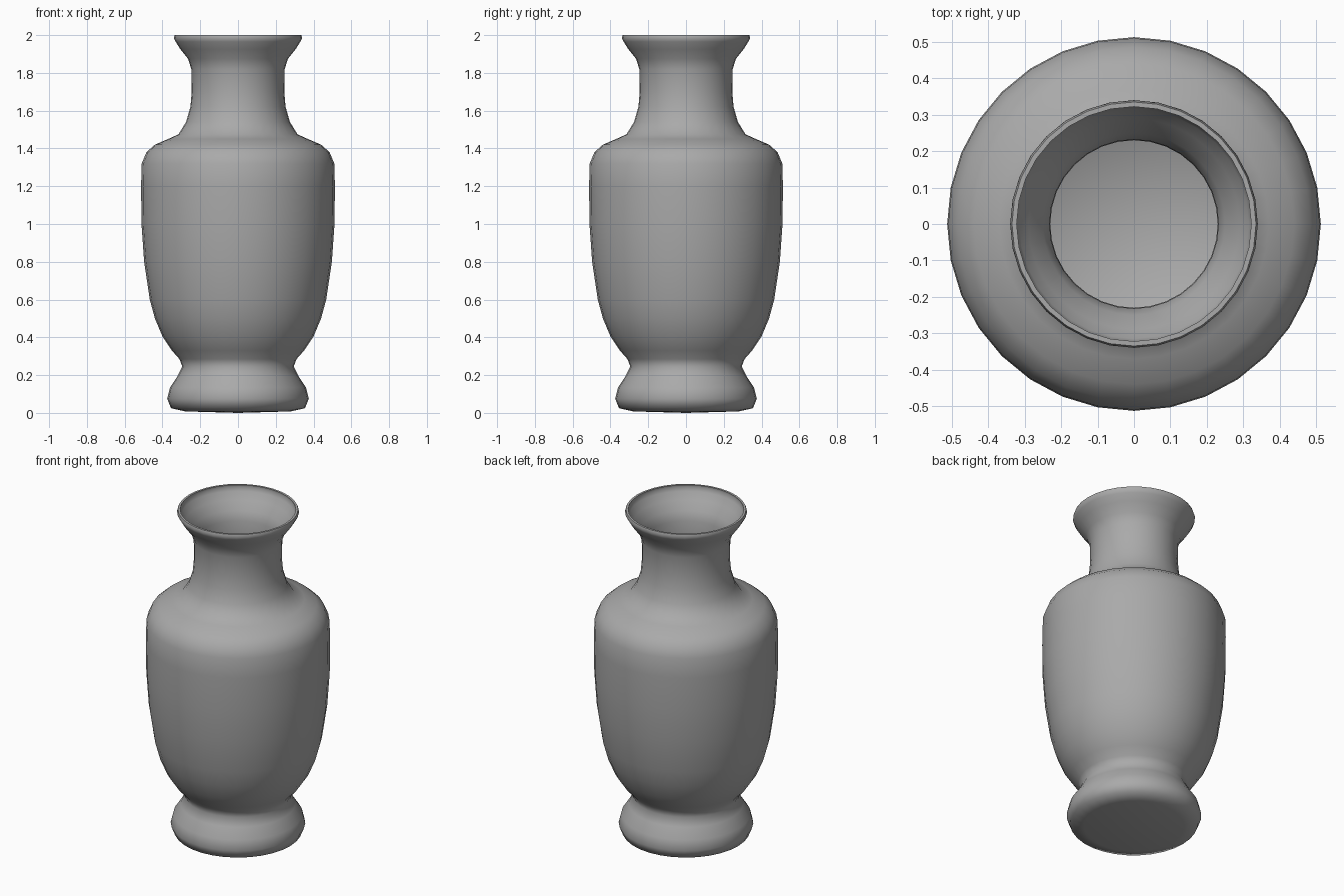
import bpy
import bmesh
from math import radians
from mathutils import Matrix, Vector

SEGMENTS = 32
WALL = 0.015

cube = bpy.data.objects.get("Cube")
if cube:
    bpy.data.objects.remove(cube, do_unlink=True)

# Plain grey clay
clay = bpy.data.materials.new("grey clay")
clay.use_nodes = True
colour = (0.4, 0.4, 0.4, 1)
clay.diffuse_color = colour
clay.node_tree.nodes["Principled BSDF"].inputs["Base Color"].default_value = colour

# Outer wall as (radius, height), foot to lip
outer = [(0.28, 0.008), (0.355, 0.025), (0.375, 0.075), (0.36, 0.135),
         (0.32, 0.195), (0.295, 0.245), (0.31, 0.285), (0.35, 0.33),
         (0.4, 0.405), (0.44, 0.5), (0.467, 0.6), (0.497, 0.8),
         (0.511, 1.0), (0.513, 1.2), (0.51, 1.32), (0.485, 1.38),
         (0.44, 1.42), (0.37, 1.45), (0.315, 1.475), (0.275, 1.54),
         (0.252, 1.62), (0.245, 1.7), (0.247, 1.82), (0.265, 1.875),
         (0.305, 1.925), (0.33, 1.965), (0.34, 1.985), (0.335, 2.0)]

# Inner wall follows the outer one back down to a raised floor
inner = [(r - WALL, z) for r, z in reversed(outer[6:-1])]
profile = [(0, 0)] + outer + [(0.322, 2.0)] + inner + [(0, 0.27)]


def lathe(name, points, material):
    """Spin a profile around the z axis into a closed solid."""
    bm = bmesh.new()
    verts = [bm.verts.new((r, 0, z)) for r, z in points]
    edges = [bm.edges.new(pair) for pair in zip(verts, verts[1:])]
    bmesh.ops.spin(bm, geom=verts + edges, cent=(0, 0, 0), axis=(0, 0, 1),
                   angle=radians(360), steps=SEGMENTS, use_merge=True)
    bmesh.ops.remove_doubles(bm, verts=bm.verts, dist=0.0005)
    bmesh.ops.recalc_face_normals(bm, faces=bm.faces)
    mesh = bpy.data.meshes.new(name)
    bm.to_mesh(mesh)
    bm.free()
    mesh.materials.append(material)
    obj = bpy.data.objects.new(name, mesh)
    bpy.context.collection.objects.link(obj)
    return obj


# Vase: foot, body, neck and flared lip in one piece
vase = lathe("vase", profile, clay)
bpy.ops.object.select_all(action="DESELECT")
vase.select_set(True)
bpy.context.view_layer.objects.active = vase
bpy.ops.object.shade_smooth_by_angle(angle=radians(60))
